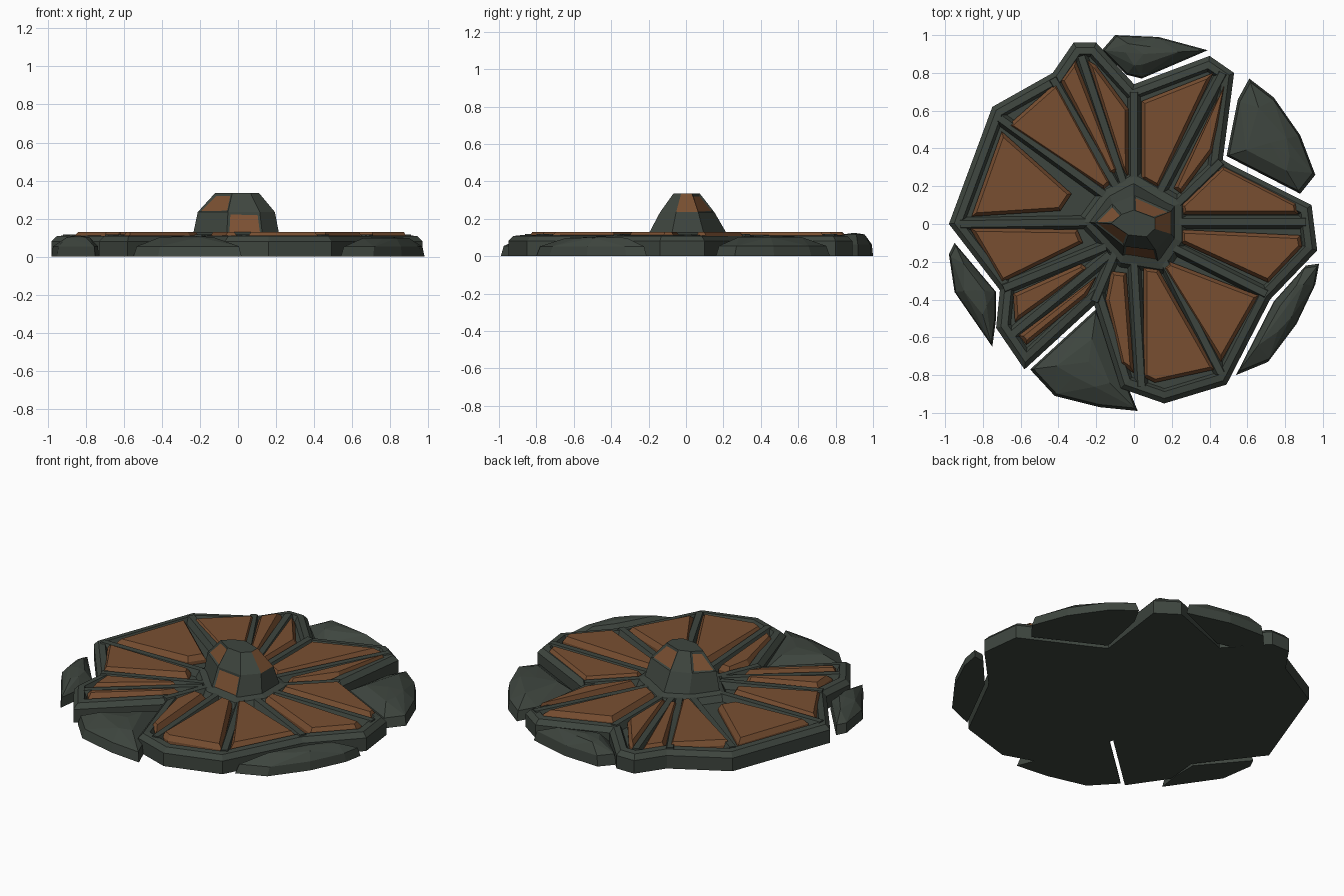
import bpy, bmesh
from mathutils import Vector

cube = bpy.data.objects.get("Cube")
if cube:
    bpy.data.objects.remove(cube)


def material(name, rgb):
    m = bpy.data.materials.new(name)
    m.use_nodes = True
    m.diffuse_color = (*rgb, 1)
    bsdf = m.node_tree.nodes["Principled BSDF"]
    bsdf.inputs["Base Color"].default_value = (*rgb, 1)
    bsdf.inputs["Roughness"].default_value = 0.9
    return m


STONE = material("dark_green_grey", (0.048, 0.060, 0.049))
RUST = material("rust_brown", (0.19, 0.078, 0.031))


def finish(name, bm, *mats):
    bmesh.ops.recalc_face_normals(bm, faces=bm.faces)
    mesh = bpy.data.meshes.new(name)
    bm.to_mesh(mesh)
    bm.free()
    for m in mats:
        mesh.materials.append(m)
    obj = bpy.data.objects.new(name, mesh)
    bpy.context.collection.objects.link(obj)
    return obj


def ccw(points):
    pts = [Vector(p) for p in points]
    area = sum(a.x * b.y - b.x * a.y for a, b in zip(pts, pts[1:] + pts[:1]))
    return pts if area > 0 else pts[::-1]


def inset(points, d):
    """Mitred inward offset of a counter-clockwise polygon."""
    out = []
    for i, p in enumerate(points):
        a = (p - points[i - 1]).normalized()
        b = (points[(i + 1) % len(points)] - p).normalized()
        na, nb = Vector((-a.y, a.x)), Vector((-b.y, b.x))
        out.append(p + (na + nb) * d / max(1 + na.dot(nb), 0.25))
    return out


def loft(bm, rings):
    """Skin (polygon, height) rings, cap both ends, return the side bands."""
    loops = [[bm.verts.new((p.x, p.y, z)) for p in ring] for ring, z in rings]
    bands = []
    for lo, hi in zip(loops, loops[1:]):
        n = len(lo)
        bands.append([bm.faces.new((lo[i], lo[(i + 1) % n], hi[(i + 1) % n], hi[i]))
                      for i in range(n)])
    bm.faces.new(loops[0][::-1])
    bm.faces.new(loops[-1])
    return bands


# Broken plate with a bevelled raised rim and a sunken floor
outline = ccw([
    (.94, .10), (.52, .31), (.47, .34), (.53, .80), (.40, .89), (0, .74), (-.20, .96),
    (-.32, .96), (-.43, .80), (-.75, .62), (-.98, 0), (-.71, -.35), (-.73, -.55),
    (-.58, -.77), (-.21, -.43), (-.07, -.87), (.16, -.95), (.49, -.85), (.72, -.40),
    (.97, -.14)])
bm = bmesh.new()
loft(bm, [(outline, 0), (outline, .08), (inset(outline, .025), .108),
          (inset(outline, .06), .112), (inset(outline, .075), .08)])
finish("plate", bm, STONE)

# Bevelled panels between the spokes
panels = [
    [(-.67, .52), (-.41, .75), (-.12, .22), (-.16, .18)],
    [(-.70, .49), (-.86, .04), (-.39, .07), (-.33, .16)],
    [(-.39, .76), (-.31, .87), (-.08, .28), (-.13, .26)],
    [(-.25, .87), (-.20, .84), (-.03, .61), (-.03, .25), (-.07, .30)],
    [(.04, .65), (.42, .80), (.13, .19), (.04, .24)],
    [(.48, .74), (.42, .39), (.25, .16), (.21, .19)],
    [(.47, .31), (.86, .11), (.87, .05), (.26, .05), (.25, .10)],
    [(.25, -.03), (.88, -.06), (.89, -.12), (.71, -.31), (.25, -.10)],
    [(.19, -.20), (.66, -.38), (.46, -.73), (.15, -.23)],
    [(.05, -.23), (.13, -.24), (.43, -.77), (.11, -.84), (.05, -.81)],
    [(-.12, -.25), (-.04, -.26), (0, -.79), (-.07, -.74), (-.15, -.40)],
    [(-.57, -.64), (-.25, -.38), (-.20, -.28), (-.61, -.59)],
    [(-.64, -.37), (-.28, -.21), (-.24, -.24), (-.63, -.52)],
    [(-.87, -.02), (-.30, -.03), (-.27, -.10), (-.70, -.31)],
]
for i, shape in enumerate(panels):
    shape = ccw(shape)
    bm = bmesh.new()
    loft(bm, [(shape, .07), (shape, .10), (inset(shape, .018), .13)])
    finish(f"panel_{i + 1}", bm, RUST)

# Spokes: tapered ridges from the hub to the rim
spokes = [
    ((-.12, .13), (-.71, .56)), ((-.09, .19), (-.43, .77)), ((-.05, .2), (-.28, .89)),
    ((0, .2), (0, .70)), ((.12, .14), (.47, .80)), ((.18, .06), (.46, .33)),
    ((.2, .01), (.91, .01)), ((.2, -.12), (.70, -.37)), ((.15, -.18), (.46, -.79)),
    ((0, -.2), (.04, -.86)), ((-.1, -.15), (-.21, -.41)), ((-.13, -.16), (-.64, -.58)),
    ((-.15, -.12), (-.69, -.34)), ((-.2, .01), (-.92, 0))]
bm = bmesh.new()
for start, end in spokes:
    a, b = Vector(start), Vector(end)
    d = (b - a).normalized()
    side = Vector((-d.y, d.x))

    def strip(w):
        return [a - side * w, b - side * w, b + side * w, a + side * w]

    loft(bm, [(strip(.04), .07), (strip(.018), .118)])
finish("spokes", bm, STONE)

# Faceted hub and dome
base = ccw([(.22, -.08), (.22, .10), (0, .23), (-.13, .16), (-.24, .01),
            (-.06, -.18), (.13, -.21)])


def scaled(sx, sy):
    return [Vector((p.x * sx, p.y * sy)) for p in base]


bm = bmesh.new()
loft(bm, [(scaled(1.3, 1.3), .07), (scaled(1.15, 1.15), .115), (scaled(.9, .9), .13)])
finish("hub", bm, STONE)

bm = bmesh.new()
lower, upper = loft(bm, [(base, .10), (scaled(.88, .66), .235), (scaled(.5, .32), .335)])
windows = [upper[0], upper[1], upper[3], upper[4], lower[5]]
for face in windows:
    bmesh.ops.inset_individual(bm, faces=[face], thickness=.018, depth=-.006)
    face.material_index = 1
finish("dome", bm, STONE, RUST)

# Broken rim stones: outline, crown position and height
stones = {
    "back": ([(-.17, .92), (-.10, 1), (.13, .99), (.39, .92), (.04, .77), (-.04, .79)],
             (.05, .90), .125),
    "back_left": ([(.49, .36), (.55, .66), (.61, .77), (.74, .67), (.88, .47), (.96, .26),
                   (.88, .16)], (.72, .43), .11),
    "front_left": ([(.98, -.21), (.96, -.32), (.86, -.53), (.71, -.73), (.54, -.80),
                    (.74, -.41), (.91, -.22)], (.80, -.45), .105),
    "front": ([(-.20, -.45), (-.08, -.88), (.02, -.99), (-.18, -.97), (-.42, -.91),
               (-.55, -.77)], (-.24, -.73), .11),
    "right": ([(-.95, -.10), (-.98, -.16), (-.95, -.36), (-.75, -.65), (-.73, -.50),
               (-.73, -.36)], (-.84, -.35), .11),
}
for name, (shape, crown, height) in stones.items():
    shape, crown = ccw(shape), Vector(crown)
    bm = bmesh.new()
    for i, p in enumerate(shape):
        for t, z in ((0, 0), (.06, height * .5), (.45 + .12 * (i % 2), height * .93)):
            bm.verts.new((*p.lerp(crown, t), z))
    bm.verts.new((*crown, height))
    hull = bmesh.ops.convex_hull(bm, input=bm.verts)
    loose = set(hull["geom_interior"]) | set(hull["geom_unused"])
    bmesh.ops.delete(bm, geom=[v for v in loose if isinstance(v, bmesh.types.BMVert)],
                     context="VERTS")
    finish(f"{name}_stone", bm, STONE)
